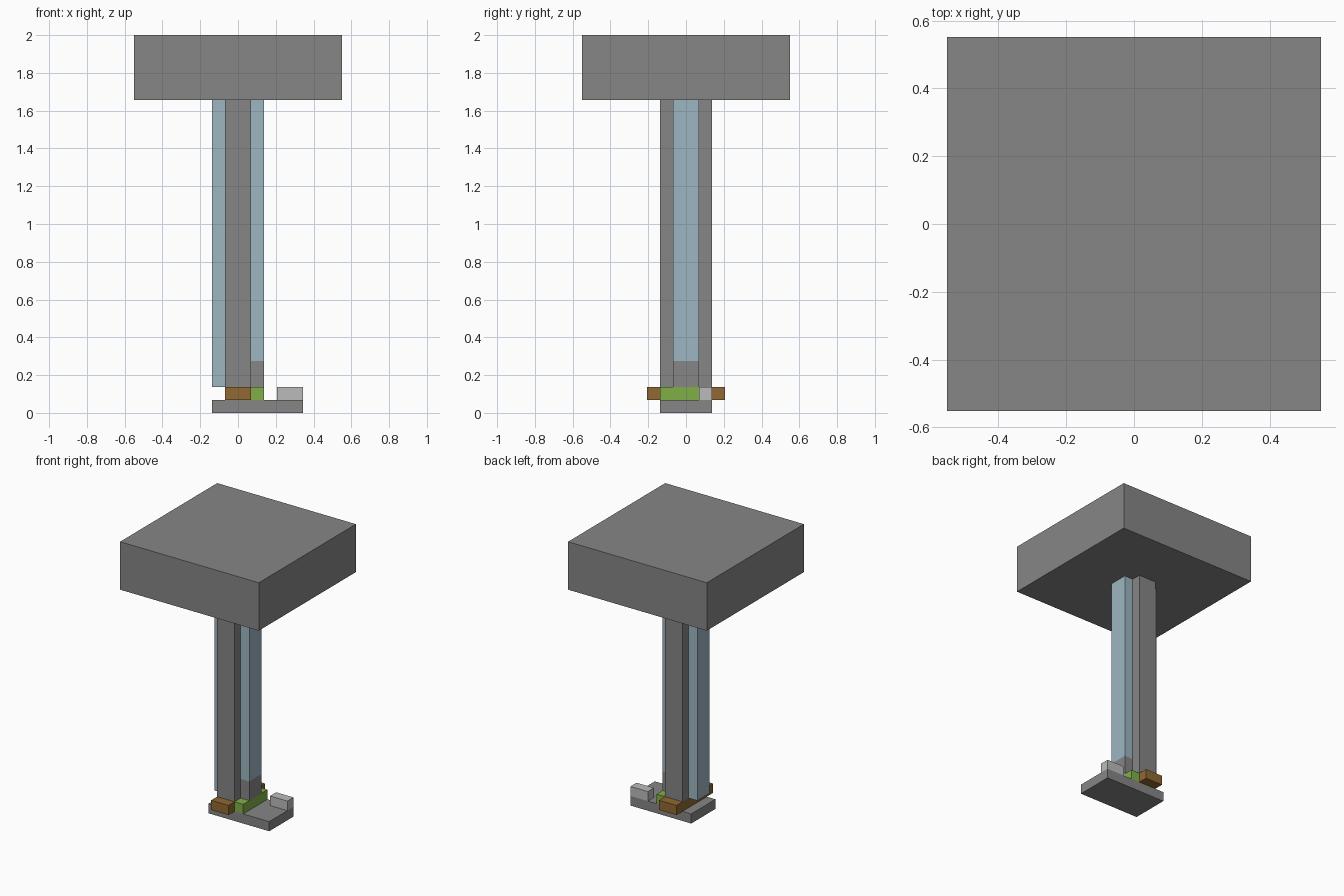
import bpy
import bmesh
from mathutils import Matrix, Vector

cube = bpy.data.objects.get("Cube")
if cube:
    bpy.data.objects.remove(cube, do_unlink=True)

U = 2 / 29  # one block of the build grid


def material(name, rgb):
    mat = bpy.data.materials.new(name)
    mat.use_nodes = True
    color = (*rgb, 1)
    mat.diffuse_color = color
    mat.node_tree.nodes["Principled BSDF"].inputs["Base Color"].default_value = color
    return mat


stone = material("stone gray", (0.24, 0.24, 0.24))
glass = material("pale blue", (0.335, 0.47, 0.53))
grass = material("leaf green", (0.22, 0.43, 0.063))
wood = material("wood brown", (0.28, 0.14, 0.032))
pale = material("light gray", (0.50, 0.50, 0.50))


def box(name, mat, low, high):
    """Box between two corners given in grid blocks."""
    low, high = Vector(low) * U, Vector(high) * U
    bm = bmesh.new()
    bmesh.ops.create_cube(bm, size=1, matrix=Matrix.Diagonal((*(high - low), 1)))
    mesh = bpy.data.meshes.new(name)
    bm.to_mesh(mesh)
    bm.free()
    mesh.materials.append(mat)
    obj = bpy.data.objects.new(name, mesh)
    obj.location = (low + high) / 2
    bpy.context.collection.objects.link(obj)
    return obj


# Base slab and the pieces standing on it
box("base_slab", stone, (-2, -2, 0), (5, 2, 1))
box("wood_beam", wood, (-1, -3, 1), (1, 3, 2))
box("green_strip", grass, (1, -2, 1), (2, 2, 2))
box("pale_block", pale, (3, 1, 1), (5, 2, 2))

# Cross-shaped column with blue side strips
box("column_core", stone, (-1, -2, 2), (1, 2, 24))
box("right_strip", glass, (-2, -1, 2), (-1, 1, 24))
box("left_strip", glass, (1, -1, 4), (2, 1, 24))
box("left_strip_foot", stone, (1, -1, 2), (2, 1, 4))

# Large square top
box("top_block", stone, (-8, -8, 24), (8, 8, 29))
